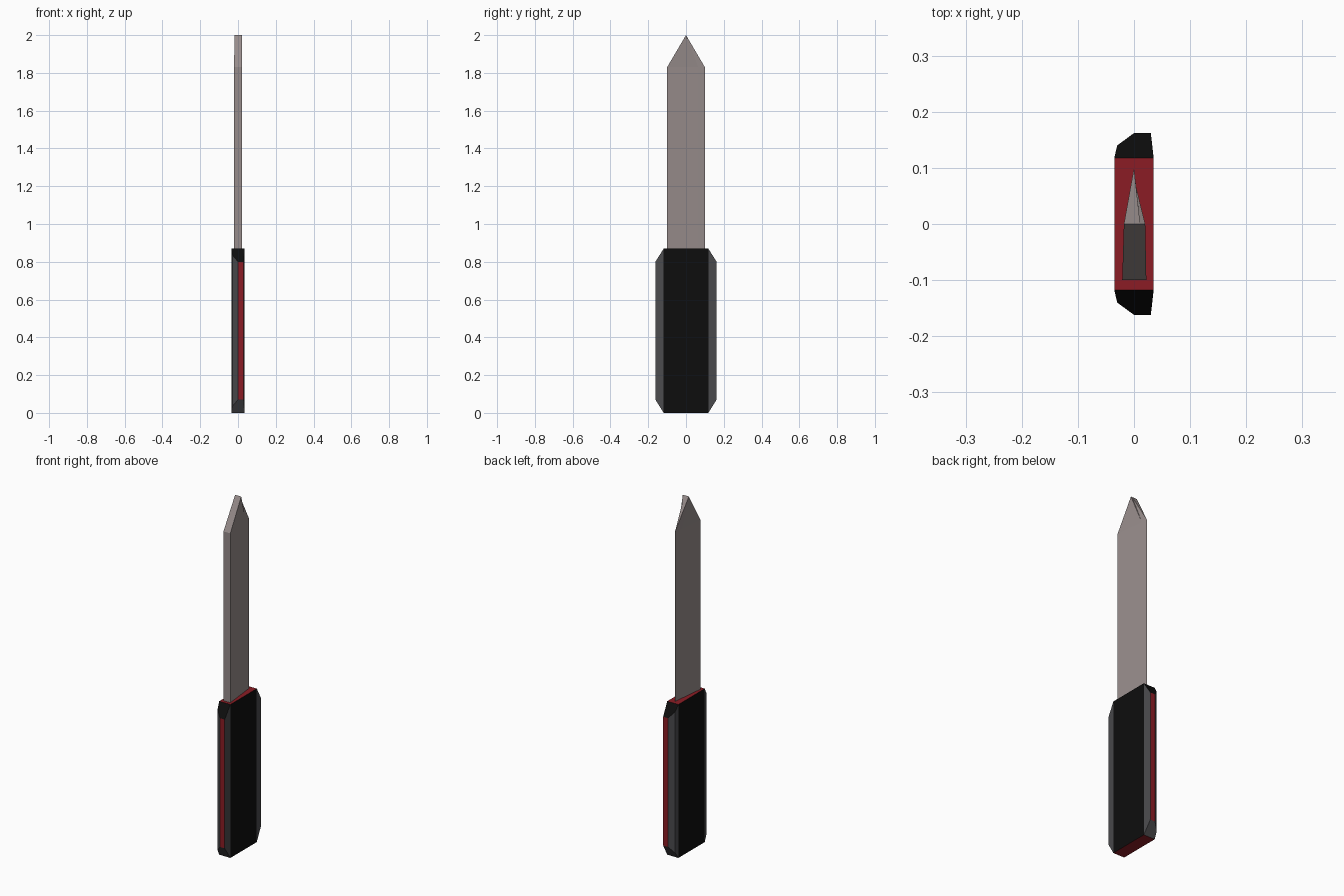
import bpy, bmesh

if "Cube" in bpy.data.objects:
    bpy.data.objects.remove(bpy.data.objects["Cube"])


def material(name, r, g, b):
    m = bpy.data.materials.new(name)
    m.diffuse_color = (r, g, b, 1)
    m.use_nodes = True
    m.node_tree.nodes["Principled BSDF"].inputs["Base Color"].default_value = m.diffuse_color
    return m


def add_object(name, bm, mats):
    bmesh.ops.recalc_face_normals(bm, faces=bm.faces)
    mesh = bpy.data.meshes.new(name)
    bm.to_mesh(mesh)
    bm.free()
    for m in mats:
        mesh.materials.append(m)
    obj = bpy.data.objects.new(name, mesh)
    bpy.context.collection.objects.link(obj)
    return obj


steel = material("steel", 0.31, 0.265, 0.26)
black = material("black_grip", 0.004, 0.004, 0.004)
red = material("red_core", 0.26, 0.012, 0.018)
grey = material("grey_edge", 0.07, 0.07, 0.075)

# Handle: hull of one quarter profile, mirrored front/back and top/bottom
TOP, MID = 0.87, 0.435
profile = [(-0.035, 0.118, 0), (0.035, 0.118, 0), (-0.035, 0.118, 0.0),
           (-0.03, 0.14, 0.035), (0, 0.162, 0.07), (0.03, 0.162, 0.07)]
bm = bmesh.new()
for x, y, z in profile:
    for s in (-1, 1):
        for zz in (z, TOP - z):
            bm.verts.new((x, s * y, zz))
bmesh.ops.remove_doubles(bm, verts=bm.verts, dist=1e-5)
bmesh.ops.convex_hull(bm, input=bm.verts)
bmesh.ops.dissolve_limit(bm, angle_limit=0.01, verts=bm.verts, edges=bm.edges)
bmesh.ops.recalc_face_normals(bm, faces=bm.faces)

# Handle colours: black sides and upper chamfers, red core, grey edge bevels
for f in bm.faces:
    n = f.normal
    if abs(n.x) > 0.999 or 0.3 < n.z < 0.9:
        f.material_index = 0
    elif abs(n.z) > 0.9 or abs(n.y) > 0.99:
        f.material_index = 1
    else:
        f.material_index = 2
add_object("handle", bm, [black, red, grey])

# Blade: five-sided wedge section rising to a chisel tip
section = [(-0.021, -0.1), (0.022, -0.1), (0.004, 0.065), (0, 0.1), (-0.005, 0.047)]
bm = bmesh.new()
low = [bm.verts.new((x, y, TOP)) for x, y in section]
spine_l, spine_r, bevel_r, edge, bevel_l = high = [
    bm.verts.new((x, y, 1.83)) for x, y in section]
tip_l, tip_m, tip_r = [bm.verts.new((x, 0, 2)) for x in (-0.018, 0.011, 0.02)]
bm.faces.new(low)
for i in range(5):
    j = (i + 1) % 5
    bm.faces.new((low[i], low[j], high[j], high[i]))
for face in [(spine_l, spine_r, tip_r, tip_m, tip_l), (spine_r, bevel_r, tip_r),
             (bevel_r, tip_m, tip_r), (bevel_r, edge, tip_m),
             (edge, tip_l, tip_m), (edge, bevel_l, tip_l),
             (bevel_l, spine_l, tip_l)]:
    bm.faces.new(face)
add_object("blade", bm, [steel])
